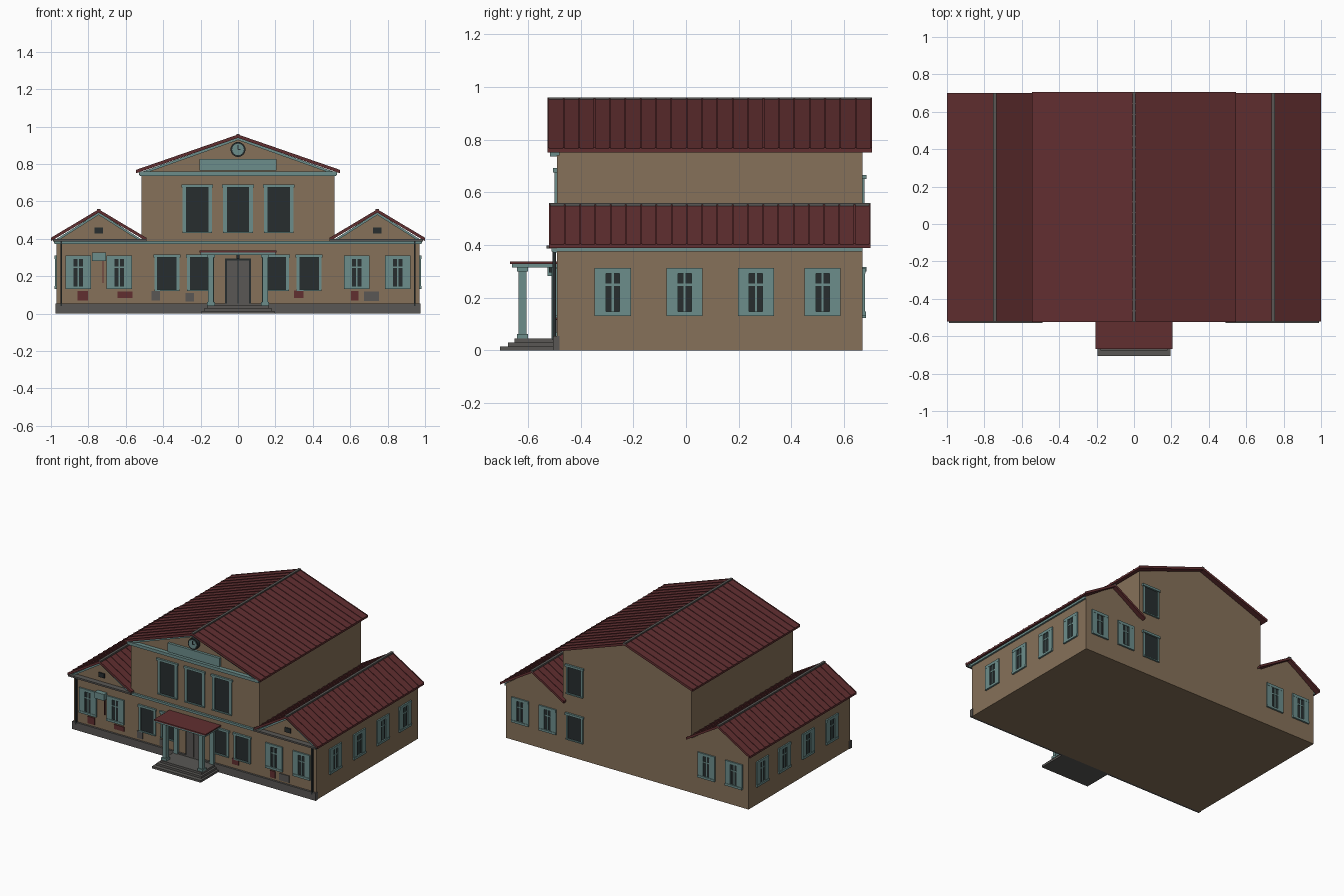
import bpy, bmesh, math
from mathutils import Matrix, Vector

if "Cube" in bpy.data.objects:
    bpy.data.objects.remove(bpy.data.objects["Cube"])


def mat(name, r, g, b):
    m = bpy.data.materials.new(name)
    m.diffuse_color = (r, g, b, 1)
    m.use_nodes = True
    m.node_tree.nodes["Principled BSDF"].inputs["Base Color"].default_value = m.diffuse_color
    return m


WALL = mat("tan_plaster", .24, .165, .10)
ROOF = mat("red_metal", .12, .028, .03)
TEAL = mat("teal_paint", .15, .27, .26)
DARK = mat("dark_glass", .02, .027, .028)
GREY = mat("grey_stone", .10, .095, .09)


def finish(name, bm, m):
    bmesh.ops.recalc_face_normals(bm, faces=bm.faces)
    me = bpy.data.meshes.new(name)
    bm.to_mesh(me)
    bm.free()
    me.materials.append(m)
    ob = bpy.data.objects.new(name, me)
    bpy.context.collection.objects.link(ob)
    return ob


def boxes(name, items, m):
    """Each item is (x0, x1, y0, y1, z0, z1)."""
    bm = bmesh.new()
    for x0, x1, y0, y1, z0, z1 in items:
        t = Matrix.Translation(((x0 + x1) / 2, (y0 + y1) / 2, (z0 + z1) / 2))
        s = Matrix.Diagonal((abs(x1 - x0), abs(y1 - y0), abs(z1 - z0), 1))
        bmesh.ops.create_cube(bm, size=1, matrix=t @ s)
    return finish(name, bm, m)


def prisms(name, profile, spans, m):
    """Extrude an x,z profile along y over each (y0, y1) span."""
    bm = bmesh.new()
    for y0, y1 in spans:
        f = bm.faces.new([bm.verts.new((x, y0, z)) for x, z in profile])
        ext = bmesh.ops.extrude_face_region(bm, geom=[f])["geom"]
        bmesh.ops.translate(bm, vec=(0, y1 - y0, 0),
                            verts=[v for v in ext if isinstance(v, bmesh.types.BMVert)])
        bm.faces.new([v for v in f.verts]) if not f.is_valid else None
    return finish(name, bm, m)


def chevron(cx, w, eave, ridge, up, down):
    return [(cx - w, eave + up), (cx, ridge + up), (cx + w, eave + up),
            (cx + w, eave - down), (cx, ridge - down), (cx - w, eave - down)]


def disc(name, x, y, z, r, depth, m):
    bm = bmesh.new()
    bmesh.ops.create_cone(bm, cap_ends=True, segments=24, radius1=r, radius2=r, depth=depth,
                          matrix=Matrix.Translation((x, y, z)) @ Matrix.Rotation(math.pi / 2, 4, 'X'))
    return finish(name, bm, m)


F, B, S = -.49, .67, .97   # front, back and side wall planes


def place(side, u, w, z0, z1, d0, d1):
    """Box on a wall: centre u, width w, standing out from d0 to d1."""
    a, b = u - w / 2, u + w / 2
    return {"front": (a, b, F - d1, F - d0, z0, z1),
            "back": (a, b, B + d0, B + d1, z0, z1),
            "right": (S + d0, S + d1, a, b, z0, z1),
            "left": (-S - d1, -S - d0, a, b, z0, z1)}[side]


# Main hall and wing walls with gables
prisms("main_hall_walls", [(-.515, 0), (.515, 0), (.515, .755), (0, .94), (-.515, .755)],
       [(F, B)], WALL)
for s, side in ((-1, "left"), (1, "right")):
    prisms(side + "_wing_walls", [(s * .515, 0), (s * S, 0), (s * S, .395),
                                  (s * .745, .545), (s * .515, .395)], [(F, B)], WALL)

# Roofs with standing seams, ridge caps and front gable trim
for name, cx, w, e, r, y0, y1 in (("main", 0, .545, .765, .954, -.525, .705),
                                  ("left_wing", -.745, .255, .402, .554, -.52, .70),
                                  ("right_wing", .745, .255, .402, .554, -.52, .70)):
    prisms(name + "_roof", chevron(cx, w, e, r, 0, .014), [(y0, y1)], ROOF)
    n = 21
    ys = [y0 + .003 + (y1 - y0 - .006) * i / n for i in range(n + 1)]
    prisms(name + "_roof_seams", chevron(cx, w, e, r, .004, .004),
           [(y - .003, y + .003) for y in ys], ROOF)
    boxes(name + "_ridge_cap", [(cx - .009, cx + .009, y0, y1, r - .008, r + .006)], GREY)
    prisms(name + "_gable_trim", chevron(cx, w - .015, e, r, -.012, .026),
           [(F - .02, F + .01)], TEAL)

# Cornices, string course and gutters
boxes("cornices", [(-.525, .525, F - .025, F, .735, .752),
                   (-.53, .53, F - .03, F, .752, .760),
                   (-.98, .98, F - .015, F, .372, .388)]
      + [(s * S, s * (S + .012), F, B, .376, .392) for s in (-1, 1)], TEAL)
boxes("wing_gutters", [(s * .49, s * .99, -.53, F, .386, .398) for s in (-1, 1)], GREY)

# Stone plinth and corner downpipes
boxes("plinth", [(-.975, .975, F - .014, F + .01, 0, .055)], GREY)
boxes("downpipes", [(s * .945 - .005, s * .945 + .005, F - .016, F - .004, .04, .385)
                    for s in (-1, 1)], DARK)

# Windows: plain framed ones and shuttered ones
glass, frames = [], []


def framed(side, u, w, z0, z1, fw):
    glass.append(place(side, u, w, z0, z1, -.01, .002))
    for k in (-1, 1):
        frames.append(place(side, u + k * (w + fw) / 2, fw, z0, z1, -.01, .008))
    frames.append(place(side, u, w + 2 * fw + .012, z1, z1 + .016, -.01, .014))
    frames.append(place(side, u, w + 2 * fw, z0 - .008, z0, -.01, .012))


def shuttered(side, u, z0=.135, z1=.31):
    glass.append(place(side, u, .055, z0, z1, -.01, .002))
    for k in (-1, 1):
        frames.append(place(side, u + k * .047, .043, z0, z1, -.01, .009))
    frames.append(place(side, u, .008, z0, z1, 0, .005))
    frames.append(place(side, u, .055, z0 + .11, z0 + .118, 0, .005))
    frames.append(place(side, u, .137, z1 - .018, z1 + .002, 0, .010))
    frames.append(place(side, u, .137, z0 - .004, z0 + .012, 0, .012))


for x in (-.218, 0, .218):
    framed("front", x, .118, .44, .675, .02)
for x in (-.38, -.205, .205, .38):
    framed("front", x, .105, .13, .30, .014)
for z0, z1 in ((.13, .30), (.46, .65)):
    framed("back", .42, .11, z0, z1, .012)
for side in ("front", "back"):
    for x in (-.855, -.635, .635, .855):
        shuttered(side, x)
for side in ("left", "right"):
    for y in (-.278, -.005, .265, .518):
        shuttered(side, y)
boxes("window_glass", glass, DARK)
boxes("window_frames_and_shutters", frames, TEAL)

# Entrance steps, posts, canopy and door
boxes("steps", [(-.195, .195, -.705, F, 0, .015), (-.18, .18, -.675, F, .015, .03),
                (-.165, .165, -.65, F, .03, .045)], GREY)
posts = []
for x in (-.145, .145):
    posts += [(x - .015, x + .015, -.635, -.605, .045, .315),
              (x - .021, x + .021, -.641, -.599, .045, .062),
              (x - .021, x + .021, -.641, -.599, .30, .315),
              (x - .016, x + .016, F - .02, F, .045, .315)]
boxes("porch_posts", posts, TEAL)
boxes("canopy_slab", [(-.20, .20, -.66, F, .314, .328)], TEAL)
boxes("canopy_roof", [(-.206, .206, -.667, F, .328, .337)], ROOF)
boxes("door_frame", [(-.07, .07, F - .008, F, .045, .295)], DARK)
boxes("door_leaves", [(-.06, -.002, F - .016, F, .05, .285), (.002, .06, F - .016, F, .05, .285)], GREY)
boxes("porch_lamp", [(-.009, .009, F - .03, F, .295, .314)], DARK)

# Blank sign board and gable clock
boxes("sign_board", [(-.207, .207, F - .018, F, .765, .828)], TEAL)
disc("clock_rim", 0, F - .012, .878, .04, .028, DARK)
disc("clock_face", 0, F - .016, .878, .031, .026, TEAL)
boxes("clock_hands", [(-.002, .002, F - .032, F - .028, .878, .902),
                      (0, .014, F - .032, F - .028, .876, .880)], DARK)

# Gable vents, cooling unit and wall panels
boxes("gable_vents", [place("front", s * .745, .045, .43, .462, 0, .008) for s in (-1, 1)], DARK)
boxes("cooling_unit", [place("front", -.742, .075, .282, .328, 0, .035)], TEAL)
boxes("cooling_pipe", [place("front", -.722, .006, .165, .285, 0, .008)], ROOF)
boxes("red_panels", [place("front", x, w, z0, z1, 0, .006) for x, w, z0, z1 in
                     ((-.83, .055, .07, .12), (-.605, .08, .085, .118),
                      (.325, .05, .085, .125), (.625, .04, .07, .12))], ROOF)
boxes("grey_panels", [place("front", x, w, z0, z1, 0, .006) for x, w, z0, z1 in
                      ((-.44, .045, .07, .12), (-.258, .045, .065, .11),
                       (.715, .08, .068, .118))], GREY)
